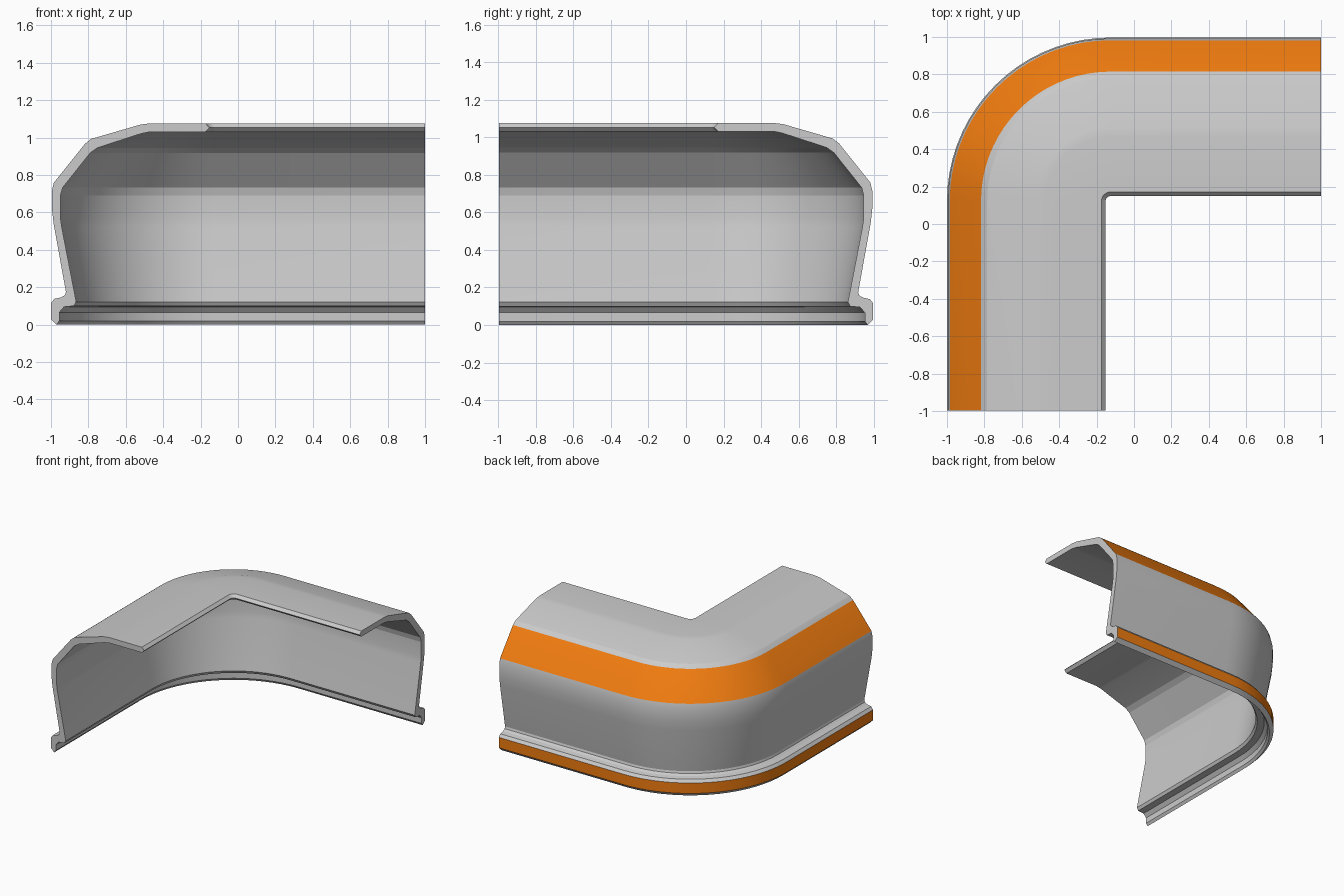
import bpy, bmesh, math

if "Cube" in bpy.data.objects:
    bpy.data.objects.remove(bpy.data.objects["Cube"])

CX, CY = -0.125, 0.122      # centre of the corner bend
X_END, Y_END = 1.0, -0.997  # open ends of the two legs
SEGMENTS = 18

# Closed wall section, given as (x on the left leg, z)
section = [
    # outer side: base lip, leaning wall, slanted shoulder, roof
    (-0.97, 0.0), (-1.0, 0.03), (-1.0, 0.115), (-0.982, 0.138), (-0.945, 0.146),
    (-0.925, 0.158), (-0.92, 0.175), (-0.986, 0.54), (-0.995, 0.62), (-0.995, 0.715),
    (-0.985, 0.758), (-0.818, 0.967), (-0.785, 0.993), (-0.52, 1.07), (-0.47, 1.076),
    (-0.174, 1.076), (-0.152, 1.053), (-0.174, 1.031),
    # inner side, back down to the base
    (-0.47, 1.031), (-0.515, 1.022), (-0.752, 0.945), (-0.79, 0.918), (-0.938, 0.732),
    (-0.949, 0.69), (-0.949, 0.57), (-0.943, 0.525), (-0.865, 0.122), (-0.878, 0.1),
    (-0.93, 0.095), (-0.955, 0.066), (-0.955, 0.02),
]
orange_strips = {1, 10}     # section edges: base lip face and shoulder face

orange = bpy.data.materials.new("orange")
orange.diffuse_color = (0.87, 0.2, 0.005, 1)
orange.use_nodes = True
orange.node_tree.nodes["Principled BSDF"].inputs["Base Color"].default_value = orange.diffuse_color

# Stations along the path: straight leg, quarter bend, straight leg
bm = bmesh.new()


def ring(position):
    return [bm.verts.new(position(CX - x) + (z,)) for x, z in section]


rings = [ring(lambda d: (CX - d, Y_END))]
for i in range(SEGMENTS + 1):
    a = math.pi - i / SEGMENTS * math.pi / 2
    rings.append(ring(lambda d: (CX + d * math.cos(a), CY + d * math.sin(a))))
rings.append(ring(lambda d: (X_END, CY + d)))

# Skin between stations
n = len(section)
for r0, r1 in zip(rings, rings[1:]):
    for i in range(n):
        j = (i + 1) % n
        face = bm.faces.new((r0[i], r0[j], r1[j], r1[i]))
        face.material_index = 1 if i in orange_strips else 0

# Cut end faces
bm.faces.new(rings[0][::-1])
bm.faces.new(rings[-1])
bmesh.ops.recalc_face_normals(bm, faces=bm.faces[:])

mesh = bpy.data.meshes.new("corner_shell")
bm.to_mesh(mesh)
bm.free()
mesh.materials.append(None)
mesh.materials.append(orange)
shell = bpy.data.objects.new("corner_shell", mesh)
bpy.context.collection.objects.link(shell)

# Smooth bend, crisp edges
bpy.context.view_layer.objects.active = shell
shell.select_set(True)
bpy.ops.object.shade_smooth_by_angle(angle=math.radians(14))
